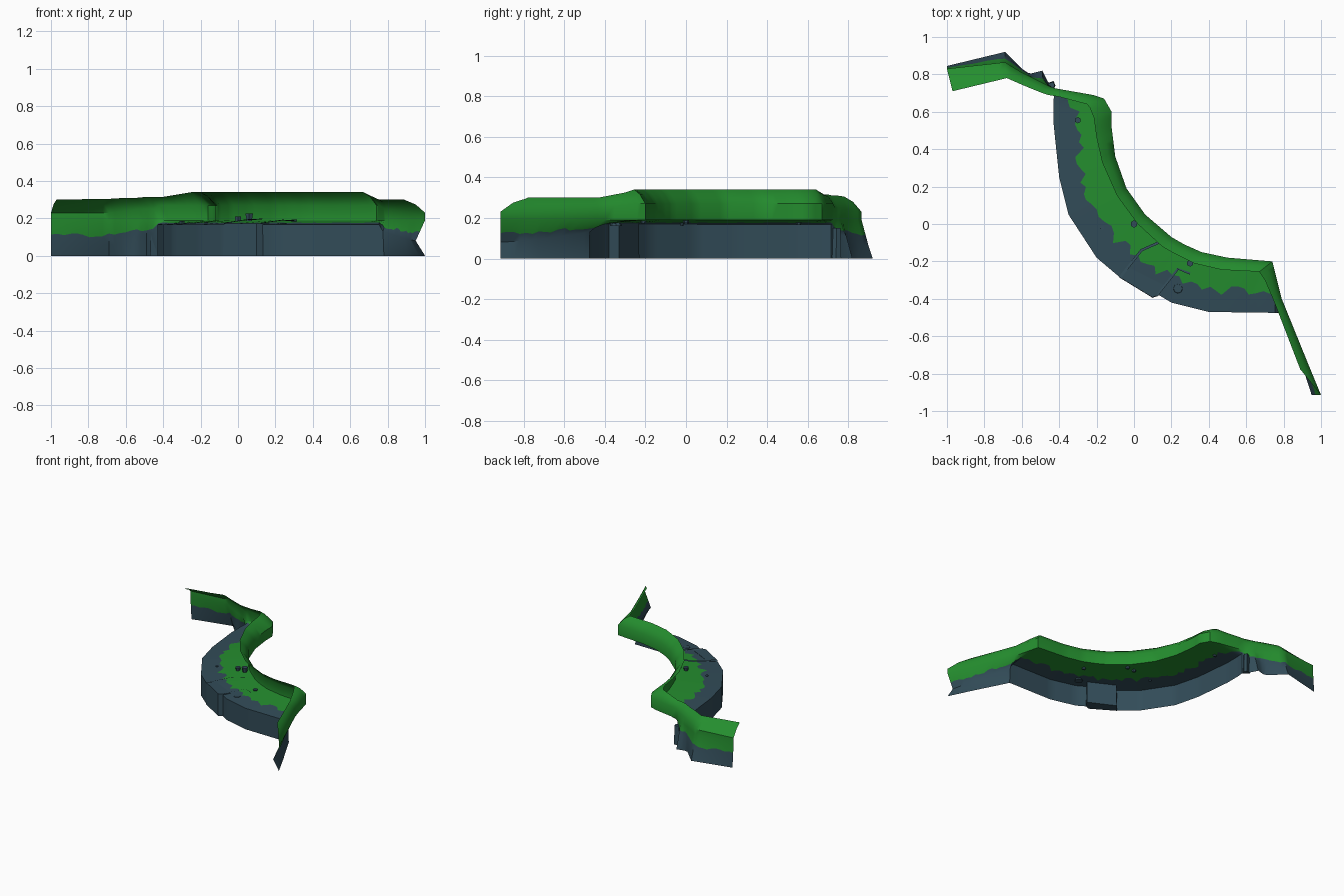
import bpy, bmesh, math, random
from mathutils import Vector

if "Cube" in bpy.data.objects:
    bpy.data.objects.remove(bpy.data.objects["Cube"])
random.seed(4)


def material(name, rgb):
    m = bpy.data.materials.new(name)
    m.diffuse_color = (*rgb, 1)
    m.use_nodes = True
    m.node_tree.nodes["Principled BSDF"].inputs["Base Color"].default_value = m.diffuse_color
    return m


GRASS = material("grass green", (0.018, 0.27, 0.028))
ROCK = material("slate rock", (0.032, 0.072, 0.098))


def finish(name, bm, mats, angle=30):
    me = bpy.data.meshes.new(name)
    bm.to_mesh(me)
    bm.free()
    for m in mats:
        me.materials.append(m)
    ob = bpy.data.objects.new(name, me)
    bpy.context.collection.objects.link(ob)
    bpy.ops.object.select_all(action='DESELECT')
    ob.select_set(True)
    bpy.context.view_layer.objects.active = ob
    bpy.ops.object.shade_smooth_by_angle(angle=math.radians(angle))
    return ob


# Cross-sections: crest xyz, shoulder xyz, rim xyz, foot xy
left_wing = [
    (-.97, .71, .30, -1, .83, .23, -1, .84, .05, -1, .845),
    (-.68, .78, .305, -.69, .865, .23, -.69, .90, .06, -.69, .92),
    (-.60, .745, .31, -.60, .81, .24, -.60, .83, .07, -.58, .81),
    (-.54, .72, .31, -.53, .775, .25, -.55, .79, .10, -.55, .805),
    (-.49, .70, .315, -.48, .75, .25, -.49, .79, .11, -.49, .82),
    (-.46, .69, .315, -.45, .735, .25, -.46, .74, .12, -.46, .76),
]
right_wing = [
    (.755, -.43, .30, .79, -.40, .25, .775, -.474, .13, .78, -.476),
    (.89, -.78, .30, .93, -.745, .235, .90, -.76, .09, .92, -.75),
    (.90, -.79, .295, 1, -.915, .23, .95, -.915, .08, 1, -.915),
]
# Ledge sections: crest xy, shoulder xy, rim xy
ledge = [
    (-.40, .68, -.42, .725, -.425, .715),
    (-.25, .64, -.22, .69, -.43, .66),
    (-.235, .62, -.16, .67, -.43, .60),
    (-.215, .57, -.12, .60, -.43, .54),
    (-.20, .46, -.12, .52, -.42, .44),
    (-.17, .33, -.10, .36, -.40, .25),
    (-.09, .15, -.04, .19, -.35, .05),
    (.02, 0, .06, .05, -.20, -.18),
    (.15, -.12, .20, -.07, -.07, -.29),
    (.22, -.16, .27, -.11, .10, -.36),
    (.32, -.21, .36, -.15, .20, -.42),
    (.47, -.245, .50, -.18, .40, -.47),
    (.67, -.255, .74, -.20, .60, -.473),
    (.70, -.30, .755, -.26, .755, -.475),
]


def wing_section(s, _=None):
    return [Vector(s[0:3]), Vector(s[3:6]), Vector((s[3], s[4], .19)),
            Vector(s[6:9]), Vector((s[9], s[10], 0))]


def ledge_section(s, i):
    crest = {0: .315, len(ledge) - 1: .325}.get(i, .34)
    return [Vector((s[0], s[1], crest)), Vector((s[2], s[3], .27)),
            Vector((s[2], s[3], .19)), Vector((s[4], s[5], .167)),
            Vector((s[4], s[5], 0))]


sections = [wing_section(s) for s in left_wing]
sections += [ledge_section(s, i) for i, s in enumerate(ledge)]
sections += [wing_section(s) for s in right_wing]

# Cliff sheet: lofted bank with a ragged grass line between shelf and rim
bm = bmesh.new()
columns = []
for i, a in enumerate(sections):
    last = i == len(sections) - 1
    b = a if last else sections[i + 1]
    span = (b[3] - a[3]).length + (b[1] - a[1]).length
    steps = 1 if last else max(1, round(span / .07))
    for k in range(steps):
        crest, shoulder, shelf, rim, foot = [p.lerp(q, k / steps) for p, q in zip(a, b)]
        grass_line = shelf.lerp(rim, .6 + random.uniform(-.1, .1))
        row = (crest, crest.lerp(shoulder, .5) + Vector((0, 0, .012)), shoulder,
               shelf, grass_line, rim, foot)
        columns.append([bm.verts.new(p) for p in row])
for c, d in zip(columns, columns[1:]):
    for j in range(6):
        f = bm.faces.new((c[j], c[j + 1], d[j + 1], d[j]))
        f.material_index = 0 if j < 4 else 1
finish("grassy_cliff", bm, [GRASS, ROCK], 40)


# Rocks: upright prisms with slightly narrowed tops
def rock(name, outline, z0, z1, taper=.97):
    bm = bmesh.new()
    c = sum((Vector(p) for p in outline), Vector((0, 0))) / len(outline)
    low = [bm.verts.new((*p, z0)) for p in outline]
    top = [bm.verts.new((*(c + (Vector(p) - c) * taper), z1)) for p in outline]
    n = len(outline)
    bm.faces.new(top)
    bm.faces.new(low[::-1])
    for i in range(n):
        bm.faces.new((low[i], low[(i + 1) % n], top[(i + 1) % n], top[i]))
    bmesh.ops.recalc_face_normals(bm, faces=bm.faces)
    finish(name, bm, [ROCK], 20)


rock("front_buttress", [(-.08, -.285), (.10, -.395), (.135, -.38), (.17, -.33), (-.03, -.23)], 0, .174)
rock("small_boulder", [(.235 + .03 * math.cos(a * math.pi / 4), -.345 + .03 * math.sin(a * math.pi / 4))
                       for a in range(8)], .16, .176, .8)
rock("wing_boulder", [(-.47, .75), (-.43, .72), (-.42, .74), (-.43, .765)], 0, .15, .8)


# Cracks: thin dark strips across the shelf
def crack(name, points, width):
    bm = bmesh.new()
    pts = [Vector(p) for p in points]
    pairs = []
    for i, p in enumerate(pts):
        d = pts[min(i + 1, len(pts) - 1)] - pts[max(i - 1, 0)]
        side = Vector((-d.y, d.x, 0)).normalized() * width / 2
        pairs.append((bm.verts.new(p + side), bm.verts.new(p - side + Vector((0, 0, .005)))))
    for (a, b), (c, d) in zip(pairs, pairs[1:]):
        bm.faces.new((a, b, d, c))
    finish(name, bm, [ROCK])


crack("left_crack", [(-.075, -.285, .172), (.04, -.14, .19), (.13, -.10, .194)], .014)
crack("right_crack", [(.12, -.385, .172), (.235, -.24, .188), (.30, -.265, .186)], .012)

# Stubs: little six-sided stumps flaring upward from the shelf
for i, (x, y, z, r, h) in enumerate([(-.30, .555, .165, .017, .022), (0, 0, .17, .02, .04),
                                     (.06, .0, .175, .023, .05), (.30, -.21, .172, .018, .022),
                                     (-.17, -.02, .16, .011, .022)]):
    bm = bmesh.new()
    bmesh.ops.create_cone(bm, cap_ends=True, segments=6, radius1=r * .6, radius2=r, depth=h)
    bmesh.ops.translate(bm, verts=bm.verts, vec=(x, y, z + h / 2))
    finish(f"stump_{i + 1}", bm, [ROCK])
